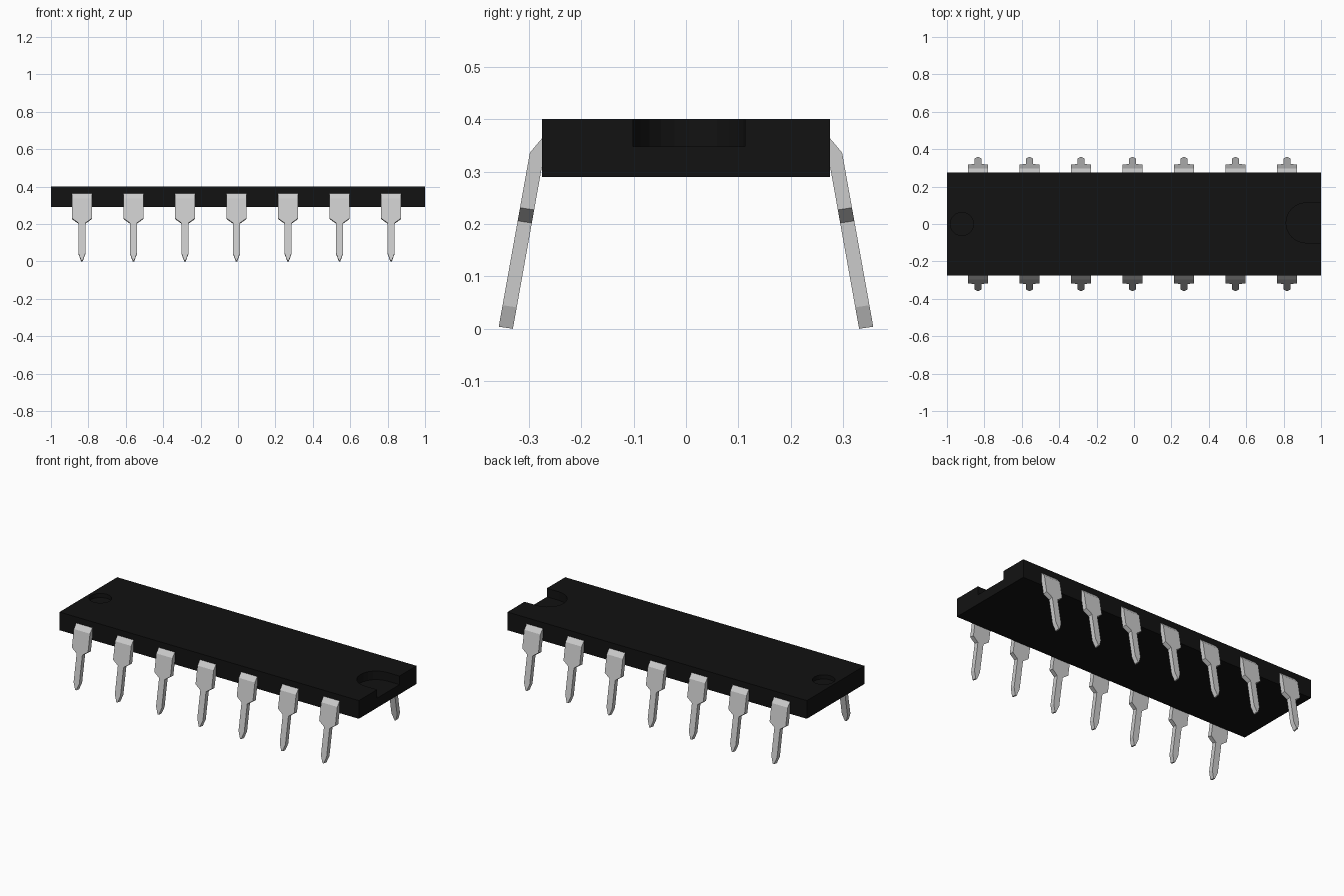
import bpy, bmesh, math

if "Cube" in bpy.data.objects:
    bpy.data.objects.remove(bpy.data.objects["Cube"])


def mesh_object(name, verts, faces):
    mesh = bpy.data.meshes.new(name)
    mesh.from_pydata(verts, [], faces)
    bm = bmesh.new()
    bm.from_mesh(mesh)
    bmesh.ops.recalc_face_normals(bm, faces=bm.faces)
    bm.to_mesh(mesh)
    bm.free()
    obj = bpy.data.objects.new(name, mesh)
    bpy.context.collection.objects.link(obj)
    return obj


def prism(name, outline, z0, z1):
    """Extrude a flat xy outline between two heights."""
    n = len(outline)
    verts = [(x, y, z) for z in (z0, z1) for x, y in outline]
    faces = [tuple(range(n)), tuple(range(n, 2 * n))]
    faces += [(i, (i + 1) % n, n + (i + 1) % n, n + i) for i in range(n)]
    return mesh_object(name, verts, faces)


def arc(cx, cy, r, a0, a1, steps):
    angles = [math.radians(a0 + (a1 - a0) * i / steps) for i in range(steps + 1)]
    return [(cx + r * math.cos(a), cy + r * math.sin(a)) for a in angles]


def cut(obj, cutter):
    mod = obj.modifiers.new("cut", "BOOLEAN")
    mod.operation = "DIFFERENCE"
    mod.solver = "EXACT"
    mod.object = cutter
    bpy.context.view_layer.objects.active = obj
    bpy.ops.object.modifier_apply(modifier=mod.name)
    bpy.data.objects.remove(cutter)


# Chip body: a slab with a U-shaped end notch and a round dimple
body = prism("chip_body", [(-1, -0.275), (1, -0.275), (1, 0.275), (-1, 0.275)], 0.29, 0.4)
notch = arc(0.92, 0.006, 0.107, 90, 270, 12) + [(1.1, -0.101), (1.1, 0.113)]
cut(body, prism("notch_cutter", notch, 0.348, 0.5))
cut(body, prism("dimple_cutter", arc(-0.92, 0.0, 0.062, 0, 345, 23), 0.375, 0.5))
black = bpy.data.materials.new("black_plastic")
black.diffuse_color = (0.006, 0.006, 0.006, 1)
black.use_nodes = True
black.node_tree.nodes["Principled BSDF"].inputs["Base Color"].default_value = black.diffuse_color
body.data.materials.append(black)


# Pins: cross-section rings of (outer y, z), (inner y, z), half width
def leg_ring(z, half_width):
    y = 0.298 + (0.336 - z) * 0.179
    return (y, z), (y - 0.027, z - 0.004), half_width


RINGS = [((0.262, 0.379), (0.25, 0.345), 0.054),
         leg_ring(0.336, 0.054),
         leg_ring(0.231, 0.054),
         leg_ring(0.206, 0.019),
         leg_ring(0.045, 0.019),
         leg_ring(0.004, 0.004)]


def pin(name, x, side):
    verts, faces = [], []
    for (yo, zo), (yi, zi), w in RINGS:
        verts += [(x - w, side * yo, zo), (x + w, side * yo, zo),
                  (x + w, side * yi, zi), (x - w, side * yi, zi)]
    for r in range(len(RINGS) - 1):
        for i in range(4):
            a, b = 4 * r + i, 4 * r + (i + 1) % 4
            faces.append((a, b, b + 4, a + 4))
    last = 4 * (len(RINGS) - 1)
    faces += [(0, 1, 2, 3), tuple(range(last, last + 4))]
    return mesh_object(name, verts, faces)


for side, label in ((-1, "front"), (1, "back")):
    for i in range(7):
        pin(f"{label}_pin_{i + 1}", -0.008 + (i - 3) * 0.2755, side)
